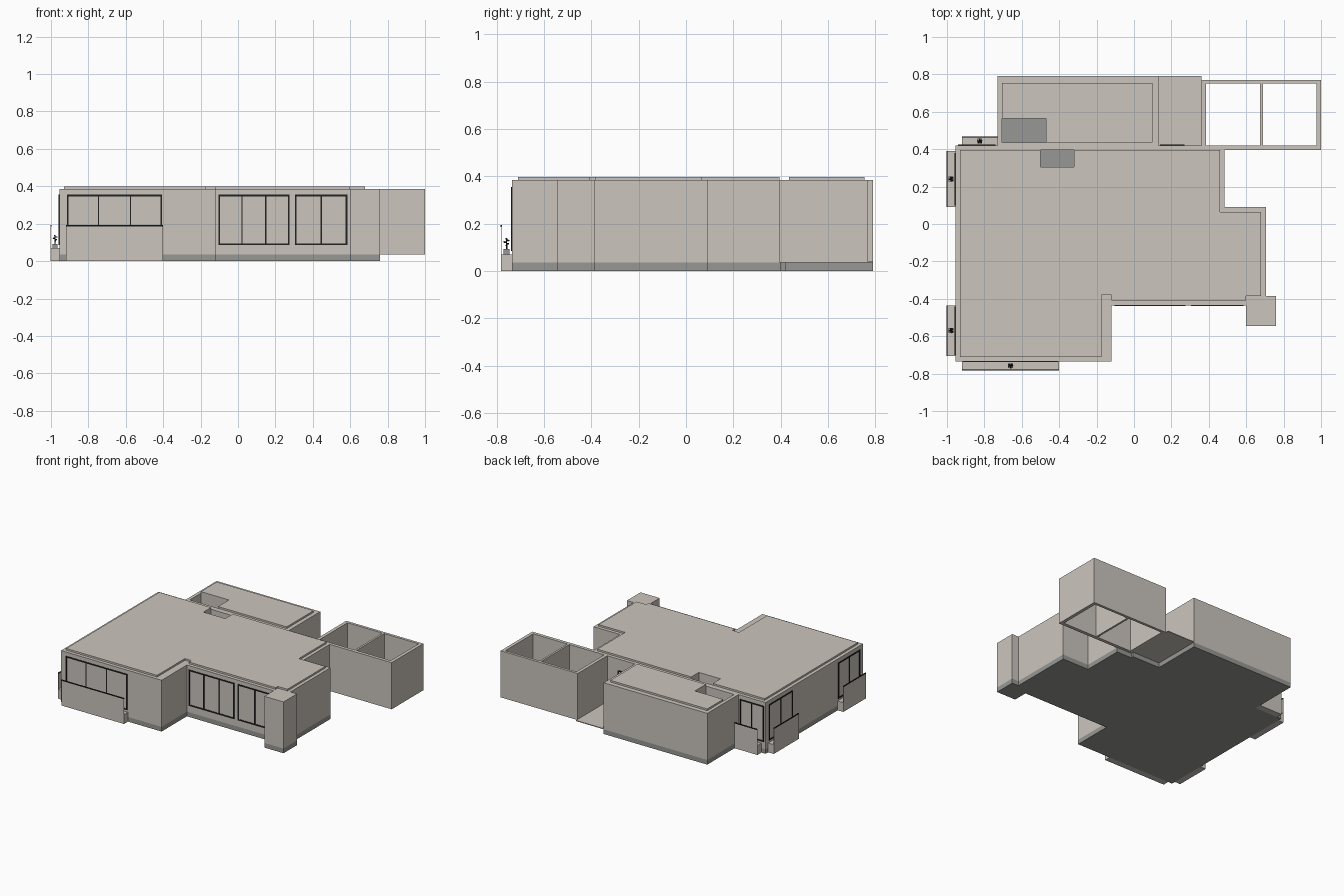
import bpy
import bmesh
from mathutils import Matrix, Vector

cube = bpy.data.objects.get("Cube")
if cube:
    bpy.data.objects.remove(cube, do_unlink=True)


def material(name, rgb):
    m = bpy.data.materials.new(name)
    m.use_nodes = True
    m.diffuse_color = (*rgb, 1)
    m.node_tree.nodes["Principled BSDF"].inputs["Base Color"].default_value = (*rgb, 1)
    return m


BEIGE = material("beige_render", (0.60, 0.56, 0.51))
GREY = material("grey_plinth", (0.31, 0.31, 0.30))
BLACK = material("black_metal", (0.015, 0.015, 0.015))

PLINTH, WALL, ROOF = 0.035, 0.385, 0.398


def rect(x0, x1, y0, y1):
    return [(x0, y0), (x1, y0), (x1, y1), (x0, y1)]


def prism(name, loops, z0, z1, mat):
    """Extruded floor plan; loops after the first are holes."""
    curve = bpy.data.curves.new(name, "CURVE")
    curve.dimensions = "2D"
    curve.fill_mode = "BOTH"
    curve.extrude = (z1 - z0) / 2
    for loop in loops:
        spline = curve.splines.new("POLY")
        spline.points.add(len(loop) - 1)
        spline.use_cyclic_u = True
        for p, (x, y) in zip(spline.points, loop):
            p.co = (x, y, 0, 1)
    temp = bpy.data.objects.new(name + "_plan", curve)
    bpy.context.collection.objects.link(temp)
    deps = bpy.context.evaluated_depsgraph_get()
    mesh = bpy.data.meshes.new_from_object(temp.evaluated_get(deps))
    bpy.data.objects.remove(temp, do_unlink=True)
    mesh.transform(Matrix.Translation((0, 0, (z0 + z1) / 2)))
    mesh.materials.clear()
    mesh.materials.append(mat)
    for f in mesh.polygons:
        f.use_smooth = False
    ob = bpy.data.objects.new(name, mesh)
    bpy.context.collection.objects.link(ob)
    return ob


def boxes(name, parts, mat, matrix=Matrix()):
    """One object made of boxes, each given as (low corner, high corner)."""
    bm = bmesh.new()
    for lo, hi in parts:
        lo, hi = Vector(lo), Vector(hi)
        m = Matrix.Translation((lo + hi) / 2) @ Matrix.Diagonal((*(hi - lo), 1))
        bmesh.ops.create_cube(bm, size=1, matrix=m)
    bm.transform(matrix)
    mesh = bpy.data.meshes.new(name)
    bm.to_mesh(mesh)
    bm.free()
    mesh.materials.append(mat)
    ob = bpy.data.objects.new(name, mesh)
    bpy.context.collection.objects.link(ob)
    return ob


def facing(x, y, side):
    """Local frame on a wall: x along the wall, -y outwards."""
    turns = {"front": 0, "right": 90, "back": 180, "left": -90}
    angle = turns[side] * 3.14159265 / 180
    return Matrix.Translation((x, y, 0)) @ Matrix.Rotation(angle, 4, "Z")


def window(name, frame, half, z0, z1, mullions, bar=0.009):
    out = 0.004
    parts = [((-half, -out, z), (half, 0, z + bar)) for z in (z0, z1 - bar)]
    parts += [((x, -out, z0), (x + bar, 0, z1)) for x in (-half, half - bar)]
    for i in range(mullions):
        x = -half + 2 * half * (i + 1) / (mullions + 1)
        parts.append(((x - 0.003, -out, z0), (x + 0.003, 0, z1)))
    boxes(name, parts, BLACK, frame)


def planter(name, frame, half, plant_x=0):
    depth = 0.047
    boxes(name + "_box", [((-half, -depth, 0), (half, 0, 0.07)),
                          ((-half, -depth, 0.07), (half, -depth + 0.003, 0.188))], BEIGE, frame)
    boxes(name + "_rail", [((-half, -depth - 0.001, 0.186), (half, -depth + 0.004, 0.194))],
          BLACK, frame)
    boxes(name + "_pot", [((plant_x - 0.013, -0.036, 0.07), (plant_x + 0.013, -0.01, 0.092))],
          GREY, frame)
    # Stem with a few crossed leaves
    bm = bmesh.new()
    bmesh.ops.create_cone(bm, cap_ends=True, segments=6, radius1=0.003, radius2=0.002, depth=0.045,
                          matrix=Matrix.Translation((plant_x, -0.023, 0.113)))
    for i in range(5):
        turn = Matrix.Rotation(i * 2.4, 4, "Z")
        leaf = Matrix.Translation((plant_x, -0.023, 0.108 + 0.007 * i)) @ turn
        leaf = leaf @ Matrix.Translation((0.007, 0, 0)) @ Matrix.Diagonal((0.009, 0.005, 0.004, 1))
        bmesh.ops.create_icosphere(bm, subdivisions=1, radius=1, matrix=leaf)
    bm.transform(frame)
    mesh = bpy.data.meshes.new(name + "_plant")
    bm.to_mesh(mesh)
    bm.free()
    mesh.materials.append(BLACK)
    bpy.context.collection.objects.link(bpy.data.objects.new(name + "_plant", mesh))


# House body on its plinth, with two open shafts
outline = [(-0.955, -0.735), (-0.12, -0.735), (-0.12, -0.435), (0.6, -0.435), (0.6, -0.545),
           (0.76, -0.545), (0.76, -0.385), (0.705, -0.385), (0.705, 0.09), (0.485, 0.09),
           (0.485, 0.4), (0.36, 0.4), (0.36, 0.42), (0.13, 0.42), (0.13, 0.79),
           (-0.73, 0.79), (-0.73, 0.42), (-0.955, 0.42)]
rear_shaft = rect(-0.705, -0.47, 0.435, 0.565)
main_shaft = rect(-0.5, -0.32, 0.305, 0.395)
prism("plinth", [outline], 0, PLINTH, GREY)
prism("walls", [outline, rear_shaft, main_shaft], PLINTH, WALL, BEIGE)

# Raised roof plates, notched around the shafts
prism("main_roof", [[(-0.93, -0.71), (-0.175, -0.71), (-0.175, -0.38), (-0.12, -0.38),
                     (-0.12, -0.41), (0.6, -0.41), (0.6, -0.385), (0.68, -0.385), (0.68, 0.065),
                     (0.46, 0.065), (0.46, 0.395), (-0.32, 0.395), (-0.32, 0.305),
                     (-0.5, 0.305), (-0.5, 0.395), (-0.93, 0.395)]], WALL, ROOF, BEIGE)
prism("rear_roof", [[(-0.47, 0.435), (0.1, 0.435), (0.1, 0.755), (-0.705, 0.755),
                     (-0.705, 0.565), (-0.47, 0.565)]], WALL, ROOF, BEIGE)

# Open two-bay enclosure and the slab linking it to the house
prism("open_bays", [rect(0.36, 1.0, 0.395, 0.77), rect(0.385, 0.675, 0.42, 0.75),
                    rect(0.69, 0.975, 0.42, 0.75)], PLINTH, WALL, BEIGE)
prism("rear_patio", [rect(0.13, 0.36, 0.42, 0.79)], PLINTH, PLINTH + 0.006, BEIGE)

# Windows and door
window("front_wide_window", facing(0.085, -0.435, "front"), 0.19, 0.085, 0.355, 2)
window("front_narrow_window", facing(0.445, -0.435, "front"), 0.14, 0.085, 0.355, 1)
window("front_wing_window", facing(-0.66, -0.735, "front"), 0.255, 0.085, 0.355, 2)
window("side_rear_window", facing(-0.955, 0.24, "left"), 0.14, 0.085, 0.355, 1)
window("side_front_window", facing(-0.955, -0.57, "left"), 0.13, 0.085, 0.355, 1)
window("rear_window", facing(-0.84, 0.42, "back"), 0.1, 0.085, 0.355, 1)
window("rear_door", facing(0.205, 0.42, "back"), 0.065, 0.041, 0.3, 0)

# Planters with balcony screens
planter("front_planter", facing(-0.66, -0.735, "front"), 0.26)
planter("side_rear_planter", facing(-0.955, 0.24, "left"), 0.15)
planter("side_front_planter", facing(-0.955, -0.57, "left"), 0.135)
planter("rear_planter", facing(-0.825, 0.42, "back"), 0.095)
